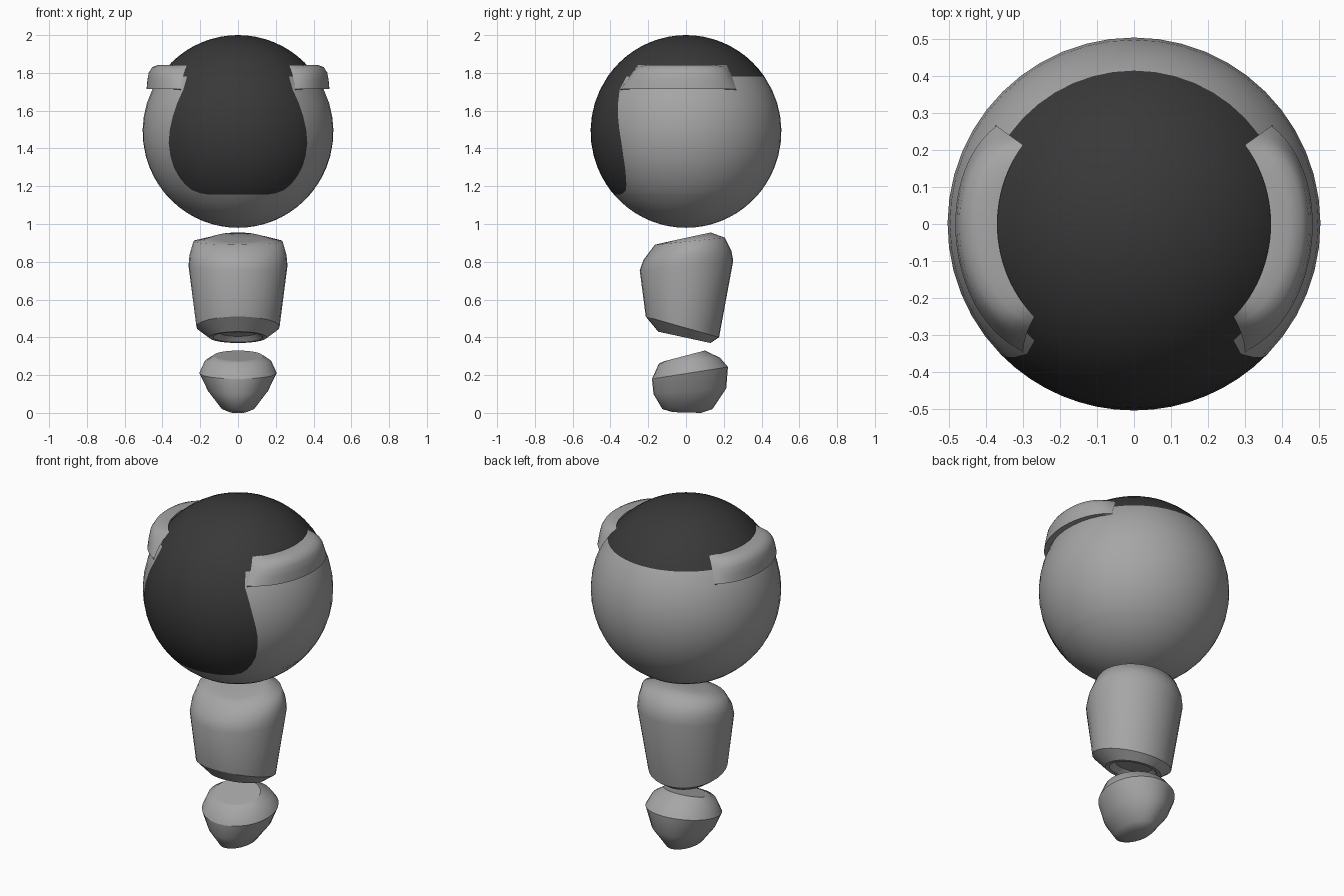
import bpy, bmesh, math

cube = bpy.data.objects.get("Cube")
if cube:
    bpy.data.objects.remove(cube)


def material(name, value):
    mat = bpy.data.materials.new(name)
    mat.use_nodes = True
    color = (value, value, value, 1)
    mat.diffuse_color = color
    bsdf = mat.node_tree.nodes["Principled BSDF"]
    bsdf.inputs["Base Color"].default_value = color
    bsdf.inputs["Roughness"].default_value = 0.6
    return mat


GREY = material("mid grey", 0.38)
DARK = material("charcoal", 0.04)


def finish(bm, name, mats):
    for f in bm.faces:
        f.smooth = True
    mesh = bpy.data.meshes.new(name)
    bm.to_mesh(mesh)
    bm.free()
    for m in mats:
        mesh.materials.append(m)
    obj = bpy.data.objects.new(name, mesh)
    bpy.context.collection.objects.link(obj)
    return obj


def bridge(bm, low, high):
    """Quads between two closed loops, the second one higher."""
    n = len(low)
    return [bm.faces.new((low[i], low[(i + 1) % n], high[(i + 1) % n], high[i]))
            for i in range(n)]


def tilted_loft(name, rings, sharp, sides=32):
    """Rings from bottom to top: front y, front z, back y, back z, half width."""
    bm = bmesh.new()
    loops = []
    for fy, fz, by, bz, w in rings:
        loop = []
        for i in range(sides):
            a = 2 * math.pi * i / sides
            t = (1 + math.sin(a)) / 2
            loop.append(bm.verts.new((w * math.cos(a), fy + (by - fy) * t, fz + (bz - fz) * t)))
        loops.append(loop)
    for low, high in zip(loops, loops[1:]):
        bridge(bm, low, high)
    bm.faces.new(loops[0][::-1])
    bm.faces.new(loops[-1])
    for k in sharp:
        for i in range(sides):
            bm.edges.get((loops[k][i], loops[k][(i + 1) % sides])).smooth = False
    return finish(bm, name, [GREY])


# Head: a ball whose columns follow the edge of the dark face and cap
RX, RZ, CZ = 0.505, 0.51, 1.49
CHIN, CAP = 1.155, 1.78


def ball_radius(z):
    return RX * math.sqrt(max(0, 1 - ((z - CZ) / RZ) ** 2))


def latitude(z):
    return math.asin((z - CZ) / RZ)


face_edge = [(CHIN, .15), (1.163, .2), (1.18, .245), (1.21, .28), (1.25, .312),
             (1.3, .34), (1.36, .358), (1.43, .367), (1.5, .361), (1.57, .345),
             (1.64, .322), (1.71, .29), (CAP, .27)]


def span(z0, z1, steps):
    a, b = latitude(z0), latitude(z1)
    return [CZ + RZ * math.sin(a + (b - a) * k / steps) for k in range(1, steps)]


first, last = (math.asin(w / ball_radius(z)) for z, w in (face_edge[0], face_edge[-1]))
rows = [(z, first) for z in span(CZ - RZ, CHIN, 9)]
rows += [(z, math.asin(w / ball_radius(z))) for z, w in face_edge]
rows += [(z, last) for z in span(CAP, CZ + RZ, 10)]

FRONT, REST = 16, 36
bm = bmesh.new()
loops = []
for z, edge in rows:
    angles = [-edge + 2 * edge * i / FRONT for i in range(FRONT)]
    angles += [edge + 2 * (math.pi - edge) * i / REST for i in range(REST)]
    r = ball_radius(z)
    loops.append([bm.verts.new((r * math.sin(a), -r * math.cos(a), z)) for a in angles])
for (z, _), low, high in zip(rows, loops, loops[1:]):
    for i, f in enumerate(bridge(bm, low, high)):
        dark = z > CAP - .001 or (z > CHIN - .001 and i < FRONT)
        f.material_index = int(dark)
bottom = bm.verts.new((0, 0, CZ - RZ))
top = bm.verts.new((0, 0, CZ + RZ))
n = FRONT + REST
for i in range(n):
    j = (i + 1) % n
    bm.faces.new((bottom, loops[0][j], loops[0][i]))
    bm.faces.new((top, loops[-1][i], loops[-1][j])).material_index = 1
finish(bm, "head", [GREY, DARK])

# Side pads: flat-topped bulges that sink into the head at both ends
# Each point: bulged radius, bulged height, height when flush
pad_profile = [(.37, 1.843, 1.843), (.42, 1.843, 1.825), (.455, 1.83, 1.805),
               (.473, 1.80, 1.78), (.48, 1.76, 1.75), (.484, 1.715, 1.715),
               (.44, 1.715, 1.71)]
STEPS = 28
bm = bmesh.new()
grid = []
for i in range(STEPS + 1):
    t = i / STEPS
    bulge = 1 - abs(2 * t - 1) ** 4
    column = []
    for r, z, flush in pad_profile:
        start = math.radians(-43 - 6 * (1.843 - flush) / .13)
        a = start + (math.radians(35.5) - start) * t
        zz = flush + (z - flush) * bulge
        base = ball_radius(flush) + .004
        rr = base + (r - base) * bulge
        column.append(bm.verts.new((rr * math.cos(a), rr * math.sin(a), zz)))
    grid.append(column)
for a, b in zip(grid, grid[1:]):
    for j in range(len(pad_profile) - 1):
        bm.faces.new((a[j], a[j + 1], b[j + 1], b[j]))
pads = finish(bm, "side_pads", [GREY])
bpy.context.view_layer.objects.active = pads
pads.select_set(True)
bpy.ops.object.shade_smooth_by_angle(angle=math.radians(50))
pads.modifiers.new("mirror", 'MIRROR')

# Torso: tilted tapering barrel with a shallow recess underneath
tilted_loft("torso", [
    (-.09, .45, .09, .405, .10),
    (-.125, .427, .11, .374, .132),
    (-.147, .43, .13, .37, .152),
    (-.213, .51, .175, .40, .22),
    (-.245, .755, .25, .805, .262),
    (-.225, .81, .24, .86, .257),
    (-.165, .89, .205, .928, .236),
    (-.11, .903, .13, .955, .13),
], sharp=(0, 1, 2, 3))

# Foot: rounded cup with a chamfered, tilted top
tilted_loft("foot", [
    (-.07, .004, .08, .0, .04),
    (-.125, .02, .14, .02, .085),
    (-.172, .1, .213, .13, .158),
    (-.18, .18, .222, .243, .205),
    (-.143, .262, .18, .292, .175),
    (-.11, .275, .10, .33, .13),
], sharp=(3, 5))
